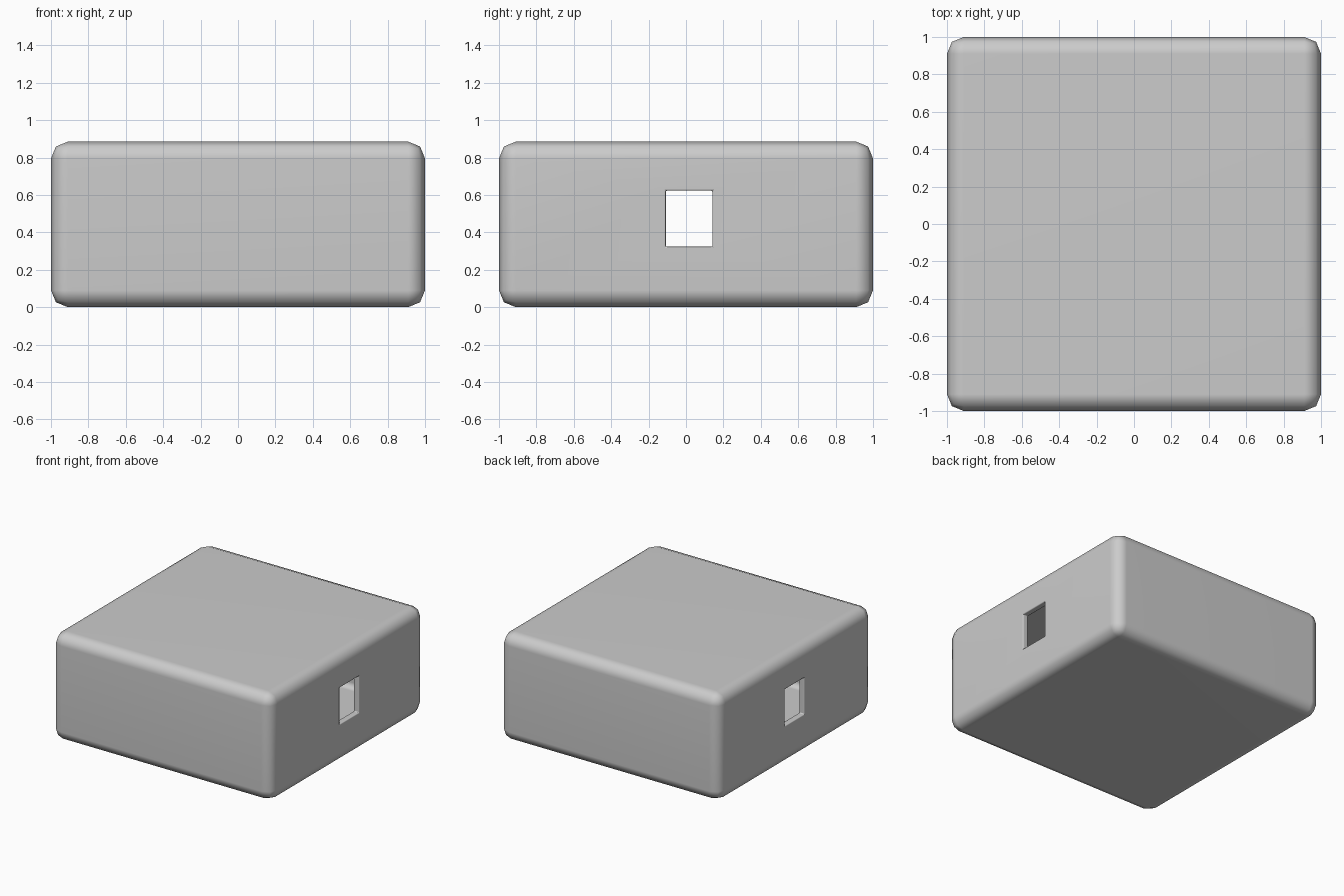
import bpy, bmesh
from mathutils import Matrix, Vector

if "Cube" in bpy.data.objects:
    bpy.data.objects.remove(bpy.data.objects["Cube"])

WALL = 0.05
HEIGHT = 0.885


def block(name, size, center, bevel, segments):
    """Box with rounded edges."""
    bm = bmesh.new()
    bmesh.ops.create_cube(bm, size=1, matrix=Matrix.Translation(center) @ Matrix.Diagonal((*size, 1)))
    if bevel:
        bmesh.ops.bevel(bm, geom=bm.edges[:], offset=bevel, segments=segments,
                        profile=0.5, affect='EDGES')
    mesh = bpy.data.meshes.new(name)
    bm.to_mesh(mesh)
    bm.free()
    obj = bpy.data.objects.new(name, mesh)
    bpy.context.collection.objects.link(obj)
    return obj


def cut(target, cutter):
    bpy.context.view_layer.objects.active = target
    mod = target.modifiers.new("cut", 'BOOLEAN')
    mod.operation = 'DIFFERENCE'
    mod.solver = 'EXACT'
    mod.object = cutter
    bpy.ops.object.modifier_apply(modifier=mod.name)
    bpy.data.objects.remove(cutter)


# Hollow rounded housing
mid = Vector((0, 0, HEIGHT / 2))
housing = block("housing", (2, 2, HEIGHT), mid, 0.09, 2)
cut(housing, block("cavity", (2 - 2 * WALL, 2 - 2 * WALL, HEIGHT - 2 * WALL), mid, 0.045, 2))

# Rectangular window through both side walls
cut(housing, block("window_cutter", (2.4, 0.25, 0.30), (0, 0.017, 0.473), 0, 1))

# Soften the outer and inner window rims
bm = bmesh.new()
bm.from_mesh(housing.data)
rims = [e for e in bm.edges if all(abs(v.co.y) < 0.2 and 0.3 < v.co.z < 0.65 for v in e.verts)]
bmesh.ops.bevel(bm, geom=rims, offset=0.008, segments=2, profile=0.5, affect='EDGES')
bm.to_mesh(housing.data)
bm.free()

# Smooth shading with flat main faces
housing.select_set(True)
bpy.context.view_layer.objects.active = housing
bpy.ops.object.shade_smooth_by_angle(angle=0.9)
normals = housing.modifiers.new("weighted_normals", 'WEIGHTED_NORMAL')
normals.keep_sharp = True
